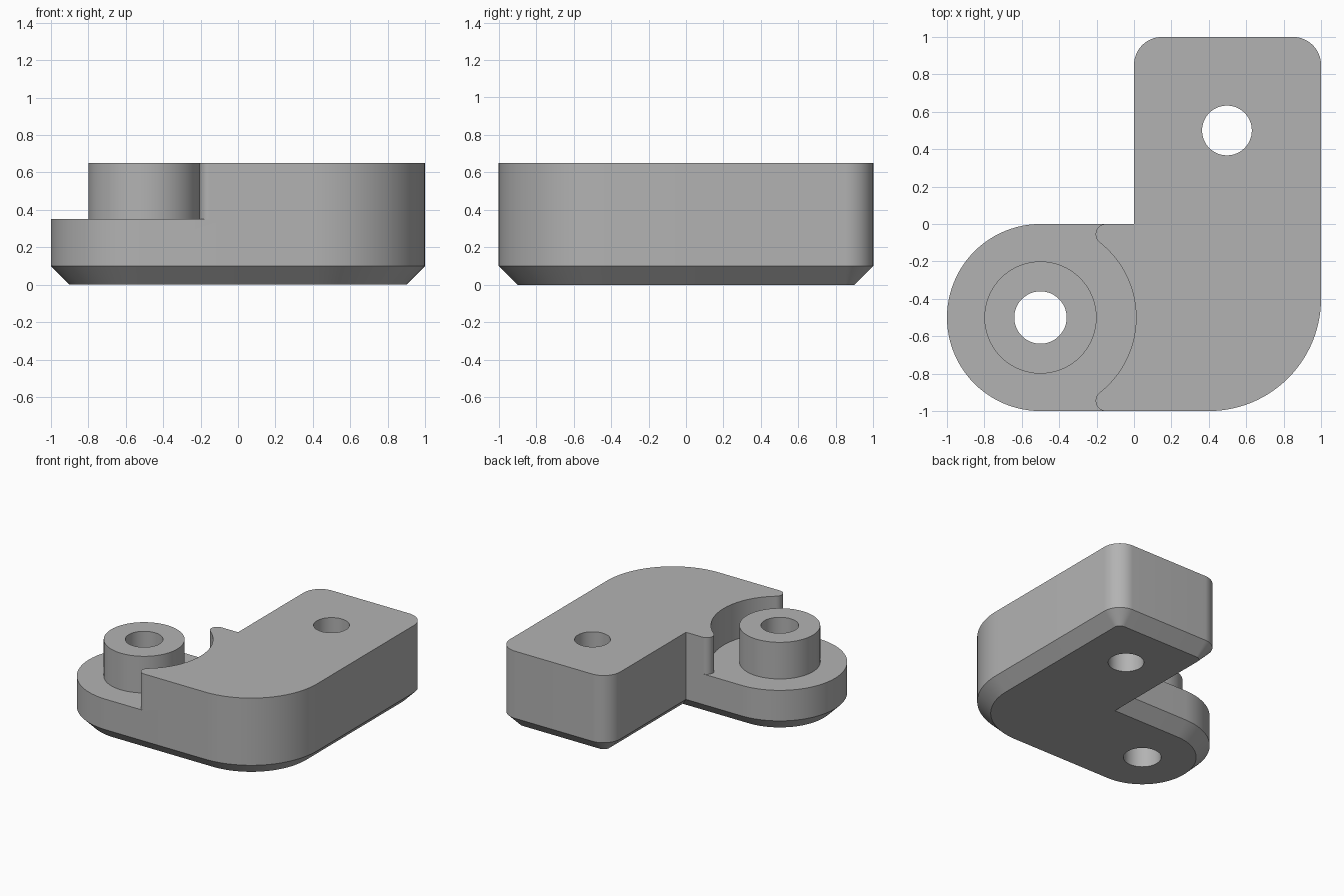
import bpy, bmesh
from math import sin, cos, radians

cube = bpy.data.objects.get("Cube")
if cube:
    bpy.data.objects.remove(cube, do_unlink=True)

grey = bpy.data.materials.new("plain grey")
grey.use_nodes = True
colour = (0.45, 0.45, 0.45, 1)
grey.diffuse_color = colour
grey.node_tree.nodes["Principled BSDF"].inputs["Base Color"].default_value = colour


def arc(cx, cy, r, start, end, steps=16):
    angles = [radians(start + (end - start) * i / steps) for i in range(steps + 1)]
    return [(cx + r * cos(a), cy + r * sin(a)) for a in angles]


def outline(inset=0.0):
    """Rounded L-shaped footprint, counter-clockwise."""
    return (arc(-0.5, -0.5, 0.5 - inset, 90, 270, 48)
            + arc(0.4, -0.4, 0.6 - inset, 270, 360, 28)
            + arc(0.85, 0.85, 0.15 - inset, 0, 90)
            + arc(0.15, 0.85, 0.15 - inset, 90, 180)
            + [(inset, -inset)])


def loft(name, sections):
    """Solid through matching (profile, height) sections."""
    bm = bmesh.new()
    rings = [[bm.verts.new((x, y, z)) for x, y in pts] for pts, z in sections]
    bm.faces.new(rings[0][::-1])
    bm.faces.new(rings[-1])
    for low, high in zip(rings, rings[1:]):
        for i in range(len(low)):
            j = (i + 1) % len(low)
            bm.faces.new((low[i], low[j], high[j], high[i]))
    bmesh.ops.recalc_face_normals(bm, faces=bm.faces)
    mesh = bpy.data.meshes.new(name)
    bm.to_mesh(mesh)
    bm.free()
    mesh.materials.append(grey)
    obj = bpy.data.objects.new(name, mesh)
    bpy.context.collection.objects.link(obj)
    return obj


def cylinder(name, x, y, r, bottom, top):
    ring = arc(x, y, r, 0, 360, 64)[:-1]
    return loft(name, [(ring, bottom), (ring, top)])


def combine(target, tool, operation):
    tool.hide_render = True
    bpy.context.view_layer.objects.active = target
    mod = target.modifiers.new(tool.name, 'BOOLEAN')
    mod.operation = operation
    mod.solver = 'EXACT'
    mod.object = tool
    bpy.ops.object.modifier_apply(modifier=mod.name)
    bpy.data.objects.remove(tool, do_unlink=True)


# Body with chamfered underside
body = loft("bracket_body", [(outline(0.1), 0), (outline(), 0.1), (outline(), 0.65)])

# Lowered step, bounded by a round pocket with two rounded noses
recess = ([(-1.2, 0.2), (-1.2, -1.2), (-0.158, -1.2)]
          + arc(-0.15, -0.945, 0.055, 262, 135)
          + arc(-0.5, -0.5, 0.511, -52, 52, 40)
          + arc(-0.15, -0.055, 0.055, 225, 98)
          + [(-0.158, 0.2)])
combine(body, loft("recess_cutter", [(recess, 0.35), (recess, 0.9)]), 'DIFFERENCE')

# Raised boss and the two through holes
combine(body, cylinder("boss", -0.5, -0.5, 0.3, 0.25, 0.65), 'UNION')
combine(body, cylinder("boss_hole", -0.5, -0.5, 0.14, -0.2, 0.9), 'DIFFERENCE')
combine(body, cylinder("arm_hole", 0.497, 0.5, 0.133, -0.2, 0.9), 'DIFFERENCE')

bpy.ops.object.select_all(action='DESELECT')
body.select_set(True)
bpy.context.view_layer.objects.active = body
bpy.ops.object.shade_smooth_by_angle(angle=radians(30))
